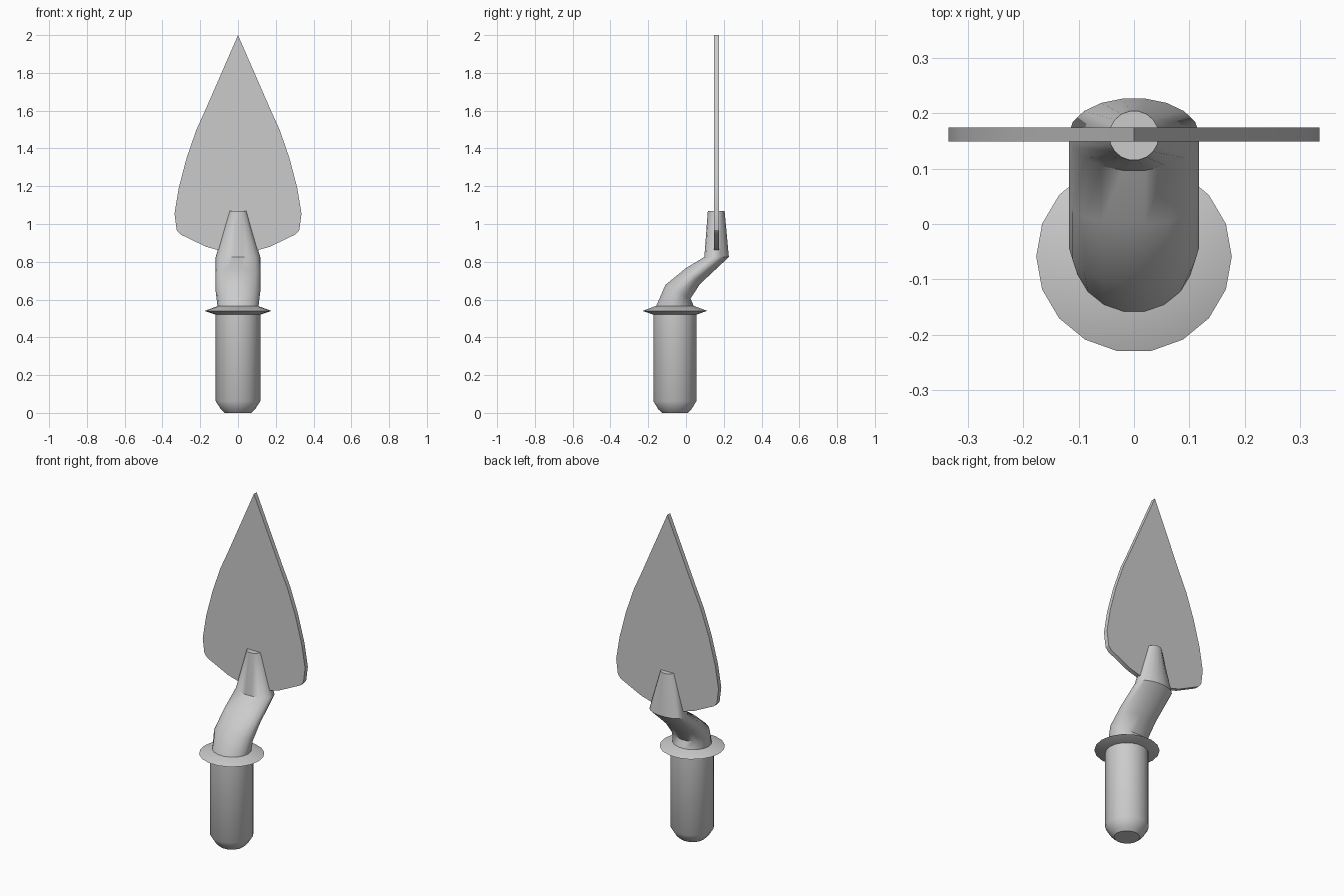
import bpy, math
from mathutils import Vector

if "Cube" in bpy.data.objects:
    bpy.data.objects.remove(bpy.data.objects["Cube"])

SIDES = 18


def make(name, verts, faces, angle):
    mesh = bpy.data.meshes.new(name)
    mesh.from_pydata(verts, [], faces)
    mesh.update()
    obj = bpy.data.objects.new(name, mesh)
    bpy.context.collection.objects.link(obj)
    bpy.ops.object.select_all(action='DESELECT')
    obj.select_set(True)
    bpy.context.view_layer.objects.active = obj
    bpy.ops.object.mode_set(mode='EDIT')
    bpy.ops.mesh.select_all(action='SELECT')
    bpy.ops.mesh.normals_make_consistent(inside=False)
    bpy.ops.object.mode_set(mode='OBJECT')
    bpy.ops.object.shade_smooth_by_angle(angle=math.radians(angle))
    return obj


def loft(name, rings, angle=40):
    """Each ring: half width in x, then its front and back (y, z) points."""
    verts, faces = [], []
    for rx, front, back in rings:
        f, b = Vector((0, *front)), Vector((0, *back))
        mid, half = (f + b) / 2, (b - f) / 2
        for i in range(SIDES):
            a = 2 * math.pi * i / SIDES
            verts.append(mid + half * math.sin(a) + Vector((rx * math.cos(a), 0, 0)))
    for r in range(len(rings) - 1):
        for i in range(SIDES):
            j = (i + 1) % SIDES
            faces.append((r * SIDES + i, r * SIDES + j,
                          (r + 1) * SIDES + j, (r + 1) * SIDES + i))
    last = (len(rings) - 1) * SIDES
    faces.append(tuple(range(SIDES)))
    faces.append(tuple(range(last, last + SIDES)))
    return make(name, verts, faces, angle)


def level(r, z, y=-0.059):
    return (r, (y - r * 0.98, z), (y + r * 0.98, z))


# Grip with chamfered end
loft("handle", [level(0.07, 0), level(0.09, 0.018), level(0.118, 0.062), level(0.118, 0.53)])

# Thin sharp-edged flange between grip and neck
loft("collar", [level(0.118, 0.52), level(0.177, 0.54), level(0.108, 0.565)])

# Cranked neck tapering into the blade socket
loft("neck", [
    (0.108, (-0.162, 0.56), (0.045, 0.56)),
    (0.118, (-0.11, 0.678), (0.025, 0.605)),
    (0.118, (0.0, 0.768), (0.075, 0.682)),
    (0.118, (0.096, 0.825), (0.228, 0.825)),
    (0.045, (0.115, 1.07), (0.205, 1.07)),
], 50)

# Leaf-shaped flat blade
half_outline = [(0.085, 0.856), (0.17, 0.88), (0.305, 0.945), (0.325, 0.968),
                (0.336, 1.055), (0.314, 1.19), (0.272, 1.35), (0.22, 1.5), (0.17, 1.61)]
outline = half_outline + [(0, 2.0)] + [(-x, z) for x, z in reversed(half_outline)]
n = len(outline)
verts = [(x, y, z) for y in (0.149, 0.175) for x, z in outline]
faces = [tuple(range(n)), tuple(range(n, 2 * n))]
faces += [(i, (i + 1) % n, (i + 1) % n + n, i + n) for i in range(n)]
make("blade", verts, faces, 30)
